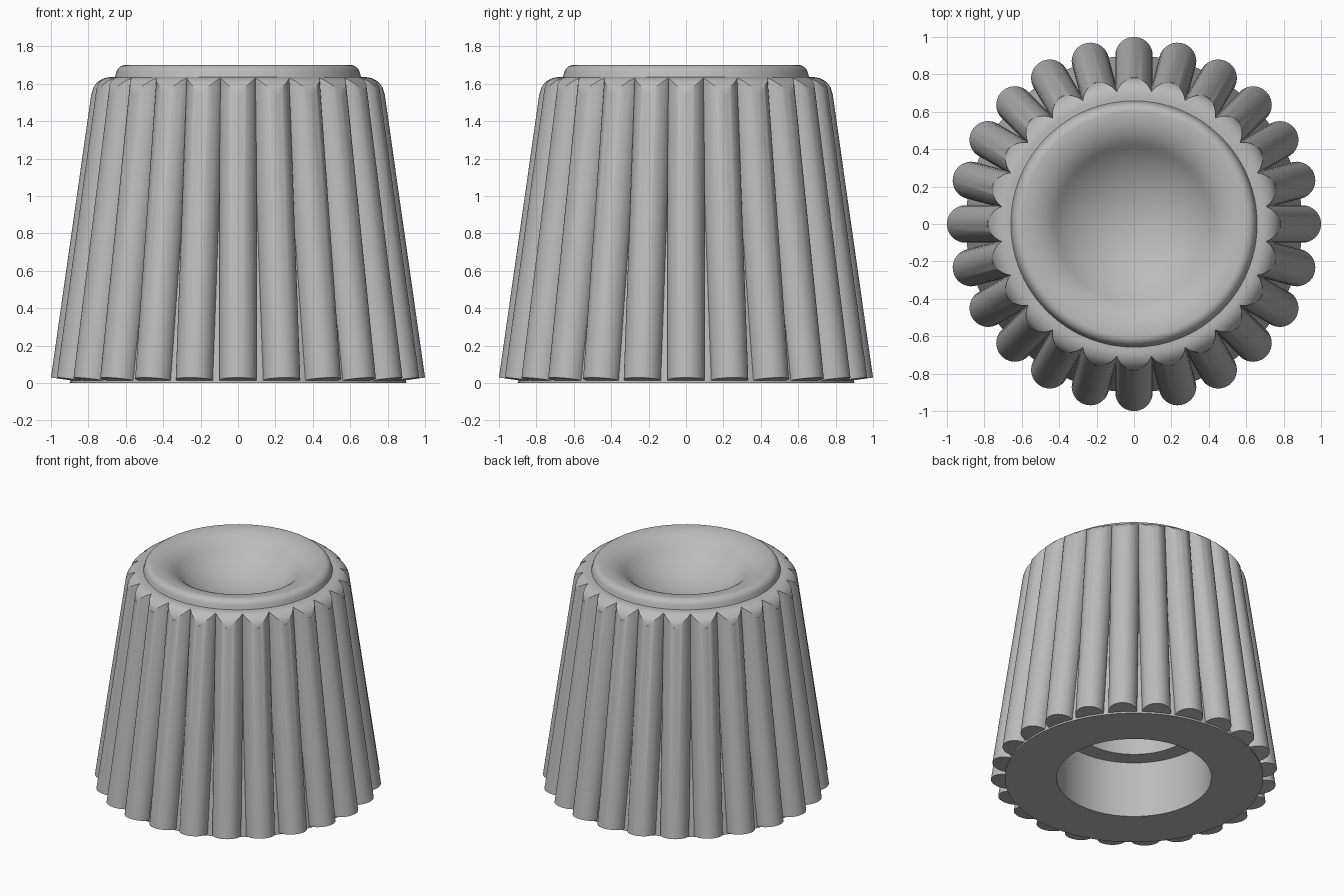
import bpy, bmesh
from math import sin, cos, pi, radians, tan
from mathutils import Matrix, Vector

cube = bpy.data.objects.get("Cube")
if cube:
    bpy.data.objects.remove(cube)

RIBS = 24
RIB_RADIUS = 0.1
LEAN = radians(8.1)

grey = bpy.data.materials.new("plain grey")
grey.use_nodes = True
grey.diffuse_color = (0.5, 0.5, 0.5, 1)
grey.node_tree.nodes["Principled BSDF"].inputs["Base Color"].default_value = (0.5, 0.5, 0.5, 1)


def add_object(name, bm):
    bmesh.ops.recalc_face_normals(bm, faces=bm.faces)
    mesh = bpy.data.meshes.new(name)
    bm.to_mesh(mesh)
    bm.free()
    mesh.materials.append(grey)
    obj = bpy.data.objects.new(name, mesh)
    bpy.context.collection.objects.link(obj)
    return obj


def arc(cx, cz, radius, start, end, steps):
    """Points on a circle in the profile plane, angles in degrees."""
    angles = [radians(start + (end - start) * i / steps) for i in range(steps + 1)]
    return [(cx + radius * cos(a), cz + radius * sin(a)) for a in angles]


def lathe(name, profile, steps=96):
    """Spin a profile of (radius, height) points that starts and ends on one point."""
    bm = bmesh.new()
    verts = [bm.verts.new((r, 0, z)) for r, z in profile]
    edges = [bm.edges.new(pair) for pair in zip(verts, verts[1:])]
    bmesh.ops.spin(bm, geom=verts + edges, cent=(0, 0, 0), axis=(0, 0, 1),
                   angle=2 * pi, steps=steps, use_merge=True)
    bmesh.ops.remove_doubles(bm, verts=bm.verts, dist=1e-5)
    return add_object(name, bm)


def apply_boolean(target, tool, operation):
    mod = target.modifiers.new(operation.lower(), "BOOLEAN")
    mod.operation = operation
    mod.object = tool
    mod.solver = "EXACT"
    mod.use_self = True
    bpy.ops.object.select_all(action="DESELECT")
    bpy.context.view_layer.objects.active = target
    target.select_set(True)
    bpy.ops.object.modifier_apply(modifier=mod.name)
    bpy.data.objects.remove(tool)


# Tapered core with raised lip, finger dish and stepped bore
lip = [(0.66, 1.63)] + arc(0.602, 1.65, 0.05, 15, 90, 8)
dish_rim = arc(0.6, 1.445, 0.255, 90, 135, 10)
edge_r, edge_z = dish_rim[-1]
ball = edge_r / sin(pi / 4)
dish = arc(0, edge_z + edge_r, ball, -45, -90, 14)
bore = [(0, 1.2), (0.42, 1.2), (0.42, 0.43), (0.54, 0.43), (0.54, 0)]
core = lathe("knob_body", [(0.54, 0), (0.9, 0), (0.9 - 1.63 * tan(LEAN), 1.63)]
             + lip + dish_rim + dish[1:] + bore)

# Ring of leaning round grip ribs
bm = bmesh.new()
length = 1.85
for i in range(RIBS):
    place = (Matrix.Rotation(2 * pi * i / RIBS, 4, "Z")
             @ Matrix.Translation(Vector((0.901, 0, 0.015)))
             @ Matrix.Rotation(-LEAN, 4, "Y")
             @ Matrix.Translation(Vector((0, 0, length / 2))))
    bmesh.ops.create_cone(bm, cap_ends=True, segments=40, radius1=RIB_RADIUS,
                          radius2=RIB_RADIUS, depth=length, matrix=place)
ribs = add_object("grip_ribs", bm)

# Round the rib tops off with a turned envelope, then merge with the core
envelope = lathe("rounding_cutter", [(0, -0.1), (1.2, -0.1), (1.2, 1.4)]
                 + arc(0.683, 1.535, 0.1, 8, 90, 10) + [(0, 1.635)])
envelope.hide_render = True
apply_boolean(ribs, envelope, "INTERSECT")
apply_boolean(core, ribs, "UNION")
bpy.ops.object.shade_smooth_by_angle(angle=radians(25))
